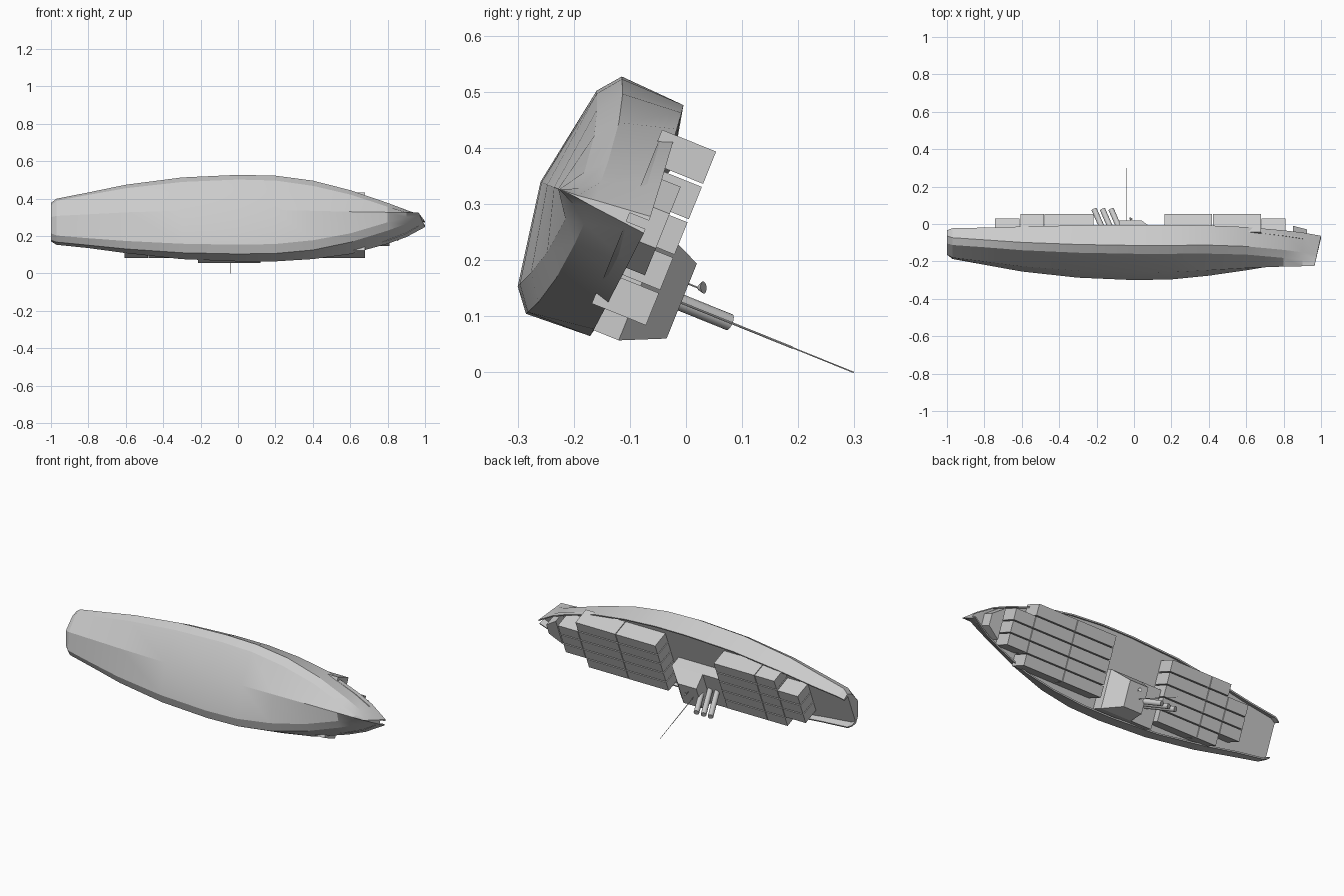
import bpy, bmesh, math
from mathutils import Matrix, Vector

cube = bpy.data.objects.get("Cube")
if cube:
    bpy.data.objects.remove(cube)

grey = bpy.data.materials.new("plain_grey")
grey.use_nodes = True
grey.diffuse_color = (0.6, 0.6, 0.6, 1)
grey.node_tree.nodes["Principled BSDF"].inputs["Base Color"].default_value = (0.6, 0.6, 0.6, 1)

# The ship is modelled upright, then laid over on its side by this matrix
LAY = Matrix.Translation((0, 0.082, 0.202)) @ Matrix.Rotation(math.radians(-112), 4, 'X')
DECK = -0.2
ISLAND_Y = 0.103


def finish(bm, name, smooth=None):
    bmesh.ops.recalc_face_normals(bm, faces=bm.faces)
    mesh = bpy.data.meshes.new(name)
    bm.to_mesh(mesh)
    bm.free()
    mesh.materials.append(grey)
    ob = bpy.data.objects.new(name, mesh)
    bpy.context.collection.objects.link(ob)
    ob.matrix_world = LAY
    if smooth:
        bpy.ops.object.select_all(action='DESELECT')
        ob.select_set(True)
        bpy.context.view_layer.objects.active = ob
        bpy.ops.object.shade_smooth_by_angle(angle=math.radians(smooth))
    return ob


def loft(bm, rings):
    """Skin closed rings of equal length and cap both ends."""
    rows = [[bm.verts.new(p) for p in ring] for ring in rings]
    n = len(rows[0])
    for a, b in zip(rows, rows[1:]):
        for i in range(n):
            j = (i + 1) % n
            bm.faces.new((a[i], a[j], b[j], b[i]))
    bm.faces.new(rows[0])
    bm.faces.new(rows[-1])


def rect(x0, x1, half, y, z):
    return [(x0, y - half, z), (x1, y - half, z), (x1, y + half, z), (x0, y + half, z)]


def box(bm, x0, x1, half, y, z0, z1):
    loft(bm, [rect(x0, x1, half, y, z0), rect(x0, x1, half, y, z1)])


def rod(bm, p, q, r, sides, r_end=None):
    p, q = Vector(p), Vector(q)
    turn = (q - p).to_track_quat('Z', 'Y').to_matrix().to_4x4()
    bmesh.ops.create_cone(bm, cap_ends=True, segments=sides, radius1=r,
                          radius2=r if r_end is None else r_end, depth=(q - p).length,
                          matrix=Matrix.Translation((p + q) / 2) @ turn)


# Hull: x, rail half width, side half width, bilge half width, keel, rail height
stations = [
    (-1.0, .100, .108, .080, -.265, -.165),
    (-.97, .117, .125, .100, -.282, -.160),
    (-.8, .138, .152, .125, -.305, -.165),
    (-.6, .170, .185, .152, -.333, -.172),
    (-.3, .208, .217, .178, -.358, -.180),
    (0, .222, .228, .188, -.368, -.183),
    (.2, .222, .224, .183, -.366, -.183),
    (.4, .208, .200, .157, -.355, -.181),
    (.6, .178, .150, .112, -.342, -.178),
    (.8, .116, .080, .045, -.334, -.172),
    (.9, .076, .040, .015, -.332, -.168),
    (.965, .016, .006, .002, -.330, -.163),
]
rings = []
for x, rail, side, bilge, keel, top in stations:
    inner = max(rail - .008, rail * .5)
    half = [(bilge, keel + .032), (side, keel + .064), (rail, top), (inner, top), (inner, DECK)]
    outline = [(0, keel)] + half + [(-y, z) for y, z in reversed(half)]
    rake = .035 if x > .95 else 0
    rings.append([(x + rake * (z - keel) / (top - keel), y, z) for y, z in outline])
bm = bmesh.new()
loft(bm, rings)
finish(bm, "hull", 20)

# Container stacks: start, end, number of rows across
bays = [(-.745, -.61, 3), (-.61, -.48, 5), (-.48, -.215, 5),
        (.16, .42, 5), (.42, .68, 5), (.68, .812, 3)]
PITCH = .068
for number, (x0, x1, rows) in enumerate(bays, 1):
    bm = bmesh.new()
    for row in range(rows):
        y = (row - (rows - 1) / 2) * PITCH
        box(bm, x0 + .002, x1 - .002, PITCH / 2 - .003, y, DECK - .002, -.098)
    finish(bm, f"container_bay_{number}")

# Breakwater on the foredeck, tapering toward the bow
bm = bmesh.new()
plan = [(.85, -.085), (.925, -.033), (.925, .033), (.85, .085)]
loft(bm, [[(x, y, z) for x, y in plan] for z in (DECK - .002, -.133)])
finish(bm, "breakwater")

# Island: low base and a sloped bridge house above it
bm = bmesh.new()
box(bm, -.215, .12, .107, ISLAND_Y, DECK - .002, -.133)
finish(bm, "island_base")
bm = bmesh.new()
loft(bm, [rect(-.08, .12, .107, ISLAND_Y, -.133), rect(-.08, .04, .072, ISLAND_Y, -.055)])
finish(bm, "bridge_house")

# Three funnels leaning aft
bm = bmesh.new()
for x in (-.213, -.168, -.122):
    rod(bm, (x + .07, ISLAND_Y + .003, -.135), (x, ISLAND_Y + .003, .038), .015, 16)
finish(bm, "funnels", 40)

# Mast
bm = bmesh.new()
rod(bm, (-.042, .106, -.056), (-.042, .106, .16), .002, 8)
rod(bm, (-.042, .106, .16), (-.042, .106, .277), .0012, 8)
finish(bm, "mast", 40)

# Radar dish on a short stalk
bm = bmesh.new()
rod(bm, (-.02, .07, -.056), (-.02, .07, -.034), .0015, 8)
rod(bm, (-.02, .07, -.036), (-.015, .066, -.028), .004, 12, .011)
finish(bm, "radar_dish", 40)
